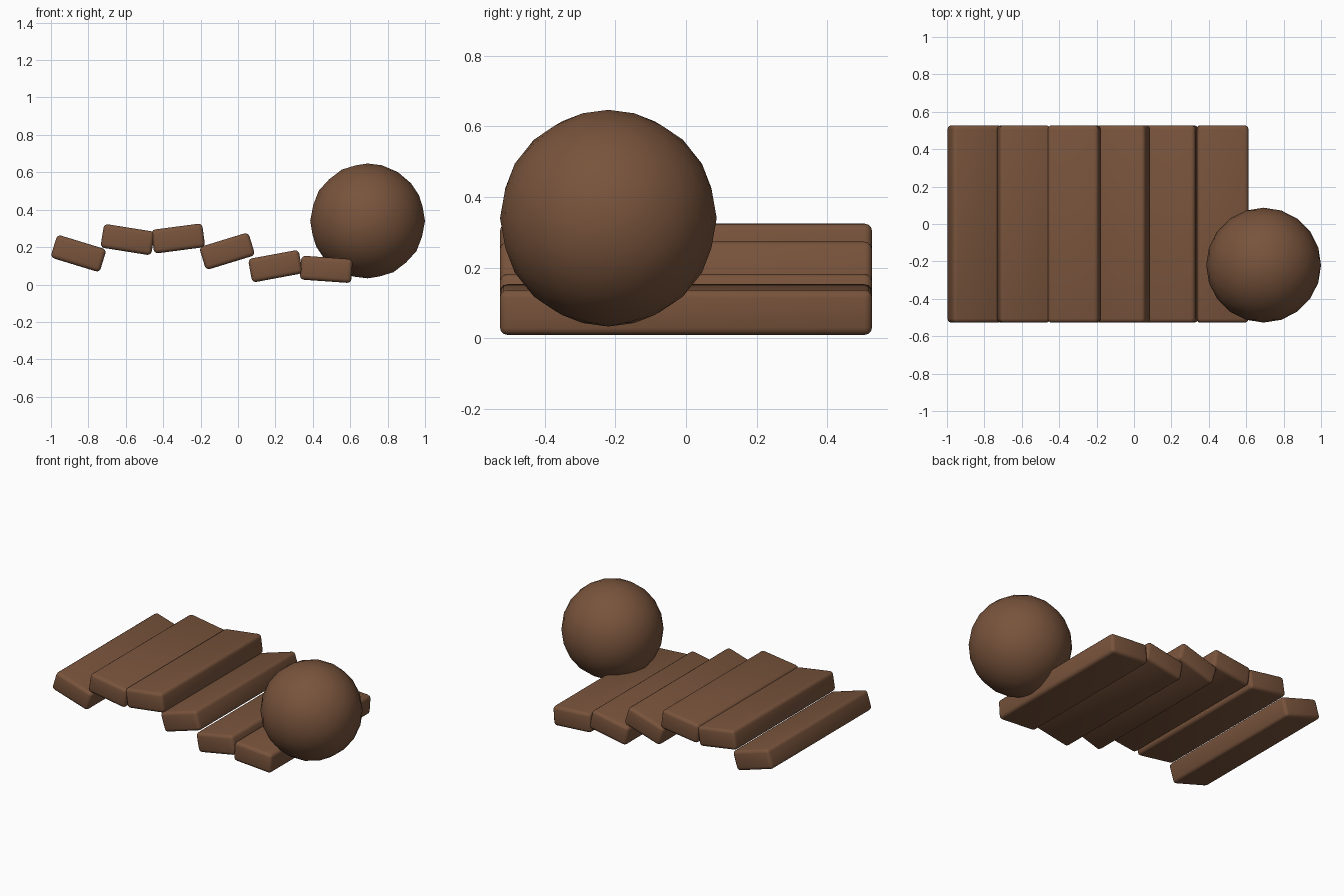
import bpy, math

cube = bpy.data.objects.get("Cube")
if cube:
    bpy.data.objects.remove(cube, do_unlink=True)

brown = bpy.data.materials.new("warm_brown")
brown.use_nodes = True
colour = (0.19, 0.088, 0.045, 1)
brown.diffuse_color = colour
brown.node_tree.nodes["Principled BSDF"].inputs["Base Color"].default_value = colour


def finish(name):
    obj = bpy.context.object
    obj.name = name
    obj.data.materials.append(brown)
    return obj


def plank(name, x, z, tilt):
    """Rounded board running front to back, tilted about its length."""
    bpy.ops.mesh.primitive_cube_add(size=1, location=(x, 0, z))
    obj = finish(name)
    obj.scale = (0.275, 1.055, 0.128)
    bpy.ops.object.transform_apply(location=False, rotation=False, scale=True)
    bevel = obj.modifiers.new("rounded_edges", 'BEVEL')
    bevel.width = 0.022
    bevel.segments = 3
    bpy.ops.object.shade_smooth()
    obj.rotation_euler.y = -math.radians(tilt)


# Row of tilted planks: x, z, tilt in degrees
planks = [(-0.853, 0.166, -17), (-0.59, 0.24, -9), (-0.32, 0.246, 7.5),
          (-0.058, 0.178, 17), (0.2, 0.098, 10.5), (0.472, 0.081, -4)]
for i, (x, z, tilt) in enumerate(planks, 1):
    plank(f"plank_{i}", x, z, tilt)

# Ball resting on the low end
bpy.ops.mesh.primitive_ico_sphere_add(subdivisions=3, radius=0.307, location=(0.693, -0.22, 0.34))
finish("ball")
bpy.ops.object.shade_smooth()
